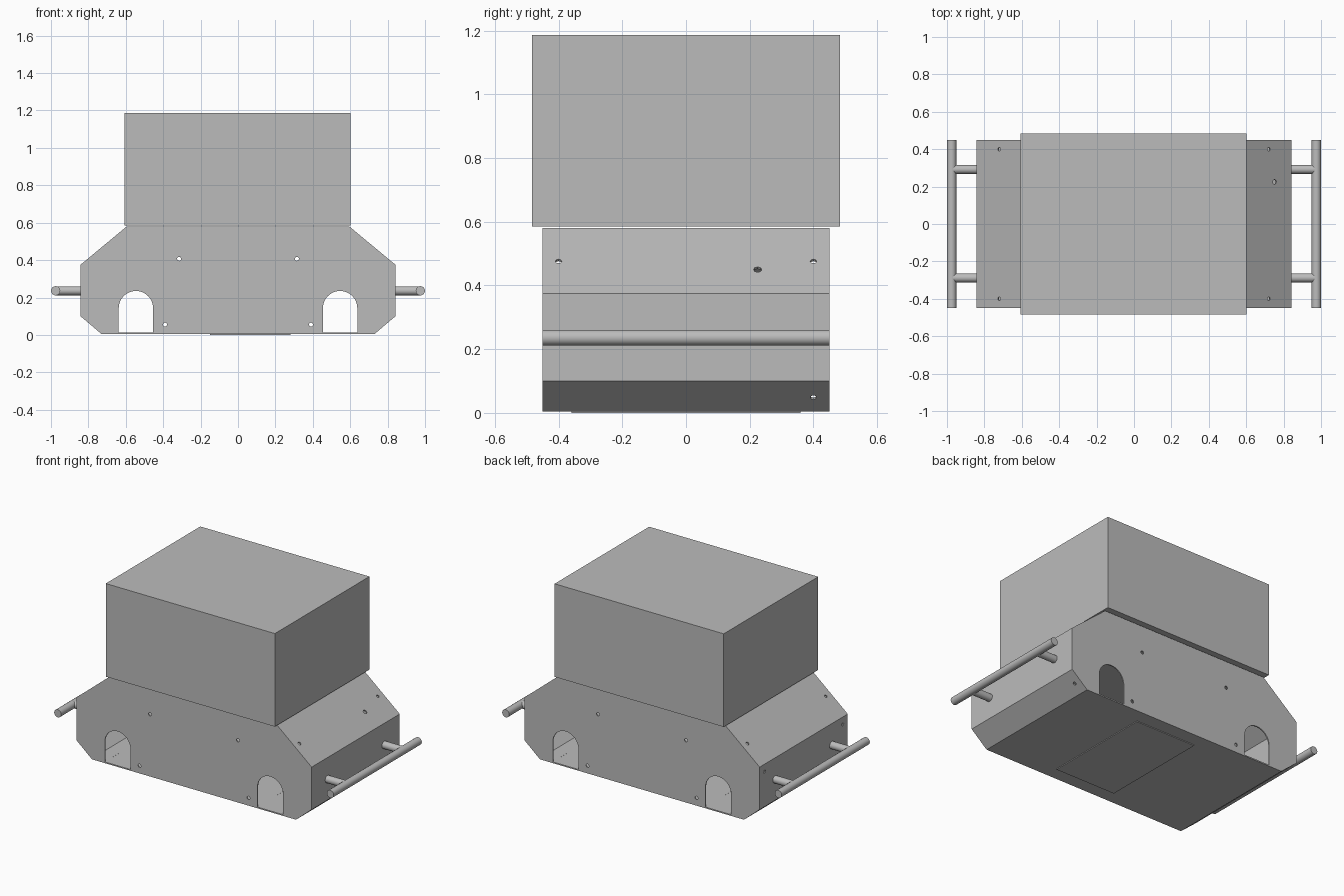
import bpy, bmesh, math
from mathutils import Vector

if "Cube" in bpy.data.objects:
    bpy.data.objects.remove(bpy.data.objects["Cube"])

grey = bpy.data.materials.new("plain_grey")
grey.use_nodes = True
grey.diffuse_color = (0.5, 0.5, 0.5, 1)
grey.node_tree.nodes["Principled BSDF"].inputs["Base Color"].default_value = (0.5, 0.5, 0.5, 1)


def finish(name, bm):
    bmesh.ops.recalc_face_normals(bm, faces=bm.faces)
    mesh = bpy.data.meshes.new(name)
    bm.to_mesh(mesh)
    bm.free()
    mesh.materials.append(grey)
    obj = bpy.data.objects.new(name, mesh)
    bpy.context.collection.objects.link(obj)
    return obj


def prism(name, outline, half_depth):
    """Extrude an x-z outline along y."""
    bm = bmesh.new()
    face = bm.faces.new([bm.verts.new((x, -half_depth, z)) for x, z in outline])
    new = bmesh.ops.extrude_face_region(bm, geom=[face])["geom"]
    bmesh.ops.translate(bm, vec=(0, 2 * half_depth, 0),
                        verts=[v for v in new if isinstance(v, bmesh.types.BMVert)])
    return finish(name, bm)


def box(name, low, high):
    bm = bmesh.new()
    bmesh.ops.create_cube(bm, size=1)
    for v in bm.verts:
        v.co = [a if c < 0 else b for c, a, b in zip(v.co, low, high)]
    return finish(name, bm)


def rod(name, start, end, radius, sides=16):
    start, end = Vector(start), Vector(end)
    axis = end - start
    bm = bmesh.new()
    bmesh.ops.create_cone(bm, cap_ends=True, segments=sides, radius1=radius,
                          radius2=radius, depth=axis.length)
    turn = axis.to_track_quat('Z', 'Y')
    for v in bm.verts:
        v.co = turn @ v.co + (start + end) / 2
    return finish(name, bm)


def smooth(obj):
    bpy.ops.object.select_all(action='DESELECT')
    obj.select_set(True)
    bpy.context.view_layer.objects.active = obj
    bpy.ops.object.shade_smooth_by_angle(angle=math.radians(40))


# Hollow sheet-metal hull with chamfered ends
half = [(0.73, 0.005), (0.842, 0.1), (0.842, 0.375), (0.595, 0.58)]
hull = prism("hull_shell", half + [(-x, z) for x, z in reversed(half)], 0.45)
shell = hull.modifiers.new("sheet_thickness", 'SOLIDIFY')
shell.thickness = 0.008
shell.offset = -1
shell.use_even_offset = True

# Cutters: axle arches and bolt holes
cutters = []
for side in (-1, 1):
    cx, r, cz = side * 0.546, 0.092, 0.143
    arch = [(cx - r, 0.013), (cx + r, 0.013)]
    arch += [(cx + r * math.cos(a), cz + r * math.sin(a))
             for a in (math.pi * i / 16 for i in range(17))]
    cutters.append(prism("arch_cutter", arch, 0.6))
    for x, z in ((0.56, 0.53), (0.315, 0.407), (0.77, 0.107), (0.39, 0.055)):
        cutters.append(rod("side_hole_cutter", (side * x, -0.6, z), (side * x, 0.6, z), 0.011, 10))

# Bolt holes in the end walls, upper slopes and lower chamfers
slope = Vector((0.205, 0, 0.247)).normalized()
chamfer = Vector((0.095, 0, -0.112)).normalized()
ends = [((0.842, 0.327), Vector((1, 0, 0))), ((0.72, 0.476), slope), ((0.782, 0.048), chamfer)]
for side in (-1, 1):
    for (x, z), n in ends:
        for y in (-0.4, 0.4):
            p = Vector((side * x, y, z))
            d = Vector((side * n.x, 0, n.z)) * 0.03
            cutters.append(rod("end_hole_cutter", p - d, p + d, 0.01, 8))
p = Vector((0.752, 0.225, 0.45))
cutters.append(rod("cable_hole_cutter", p - slope * 0.03, p + slope * 0.03, 0.013, 8))

# Floor bolt holes
for x in (-0.39, 0.39):
    for y in (-0.4, 0.4):
        cutters.append(rod("floor_hole_cutter", (x, y, -0.02), (x, y, 0.03), 0.01, 8))

for c in cutters:
    cut = hull.modifiers.new("cut", 'BOOLEAN')
    cut.operation = 'DIFFERENCE'
    cut.solver = 'EXACT'
    cut.object = c

# Bake the cuts, then drop the cutters
bpy.context.view_layer.update()
baked = bpy.data.meshes.new_from_object(
    hull.evaluated_get(bpy.context.evaluated_depsgraph_get()))
hull.modifiers.clear()
hull.data = baked
for c in cutters:
    bpy.data.objects.remove(c)

# Thin plate under the floor
box("skid_plate", (-0.15, -0.36, 0), (0.28, 0.36, 0.006))

# Cargo box on the roof
box("cargo_box", (-0.608, -0.483, 0.585), (0.602, 0.483, 1.187))

# Tubular bumpers on both ends
for side, label in ((-1, "right"), (1, "left")):
    smooth(rod(label + "_bumper_bar", (side * 0.975, -0.45, 0.236), (side * 0.975, 0.45, 0.236), 0.025))
    for y, place in ((-0.288, "front"), (0.292, "back")):
        smooth(rod(f"{label}_bumper_{place}_strut", (side * 0.836, y, 0.236), (side * 0.975, y, 0.236), 0.024))
